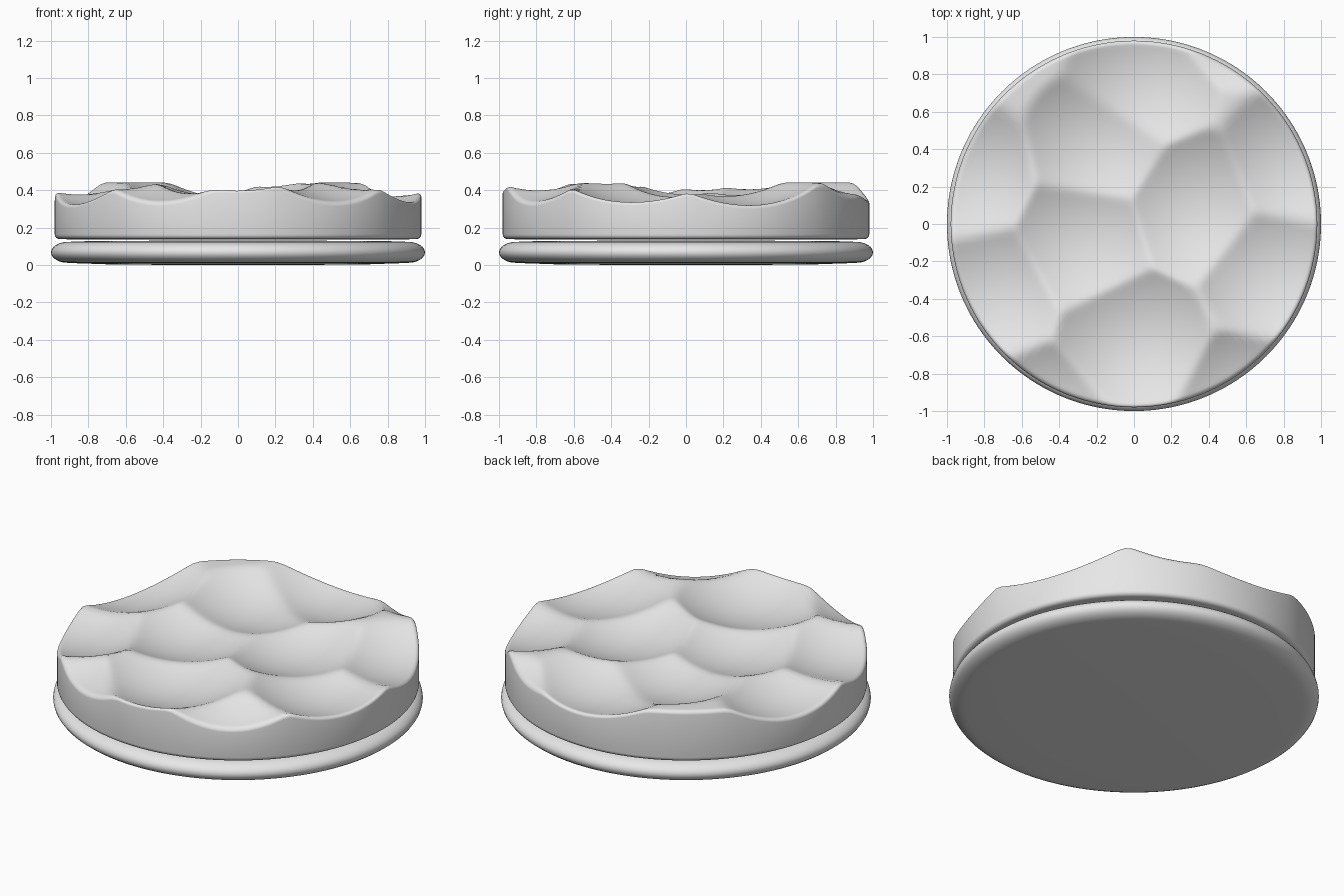
import bpy
import bmesh
import math

cube = bpy.data.objects.get("Cube")
if cube:
    bpy.data.objects.remove(cube, do_unlink=True)

SEGMENTS = 160

# Single plain grey
grey = bpy.data.materials.new("light_grey")
grey.use_nodes = True
colour = (0.8, 0.8, 0.8, 1)
grey.diffuse_color = colour
grey.node_tree.nodes["Principled BSDF"].inputs["Base Color"].default_value = colour

# Centres of the hollows scooped out of the top
HOLLOWS = [(-0.27, -0.08), (0.32, 0.1), (-0.01, -0.62), (0.76, -0.24),
           (0.85, 0.32), (0.04, 0.76), (-0.19, 0.42), (-0.91, 0.25),
           (-0.79, -0.36), (-0.5, -1.04), (0.62, -0.96), (0.52, 1.14)]


def hollow_height(x, y):
    """Scooped bowls that meet in softened ridges, under a flat ceiling."""
    sharpness = 80
    total = sum(math.exp(-sharpness * ((x - a) ** 2 + (y - b) ** 2))
                for a, b in HOLLOWS)
    nearest = max(0, -math.log(total) / sharpness)
    z = 0.318 + 0.68 * nearest
    # Smooth limit at the ceiling
    ceiling, blend = 0.442, 0.02
    mix = max(blend - abs(z - ceiling), 0) / blend
    return min(z, ceiling) - mix * mix * blend / 4


def lathe(name, rings):
    """Join rings, given as (radius, height function), from bottom to top."""
    bm = bmesh.new()
    loops = []
    for radius, height in rings:
        loop = []
        for i in range(SEGMENTS):
            angle = math.tau * i / SEGMENTS
            x, y = radius * math.cos(angle), radius * math.sin(angle)
            loop.append(bm.verts.new((x, y, height(x, y))))
        loops.append(loop)
    for low, high in zip(loops, loops[1:]):
        for i in range(SEGMENTS):
            j = (i + 1) % SEGMENTS
            bm.faces.new((low[i], low[j], high[j], high[i]))
    # Close both ends with fans
    for loop, end in ((loops[0][::-1], rings[0]), (loops[-1], rings[-1])):
        centre = bm.verts.new((0, 0, end[1](0, 0)))
        for i in range(SEGMENTS):
            bm.faces.new((loop[i], loop[(i + 1) % SEGMENTS], centre))
    mesh = bpy.data.meshes.new(name)
    bm.to_mesh(mesh)
    bm.free()
    mesh.materials.append(grey)
    for face in mesh.polygons:
        face.use_smooth = True
    obj = bpy.data.objects.new(name, mesh)
    bpy.context.scene.collection.objects.link(obj)


def level(z):
    return lambda x, y: z


def dropped(amount):
    return lambda x, y: hollow_height(x, y) - amount


# Base disc with a rounded rim and slightly domed faces
rim = [(0.3, 0.0), (0.7, 0.004), (0.87, 0.01)]
for step in range(13):
    angle = math.pi * (step / 12 - 0.5)
    rim.append((0.91 + 0.09 * math.cos(angle), 0.068 + 0.056 * math.sin(angle)))
rim += [(0.8, 0.128), (0.3, 0.131)]
lathe("base_disc", [(r, level(z)) for r, z in rim])

# Upper disc: flat underside, straight wall, softened edge, scooped top
body = [(0.3, level(0.137)), (0.94, level(0.138))]
for step in range(5):
    angle = math.pi / 2 * step / 4
    body.append((0.955 + 0.025 * math.sin(angle),
                 level(0.164 - 0.025 * math.cos(angle))))
for step in range(7):
    angle = math.pi / 2 * step / 6
    body.append((0.955 + 0.025 * math.cos(angle),
                 dropped(0.022 * (1 - math.sin(angle)))))
body += [(0.955 * k / 64, hollow_height) for k in range(63, 0, -1)]
lathe("scooped_disc", body)
